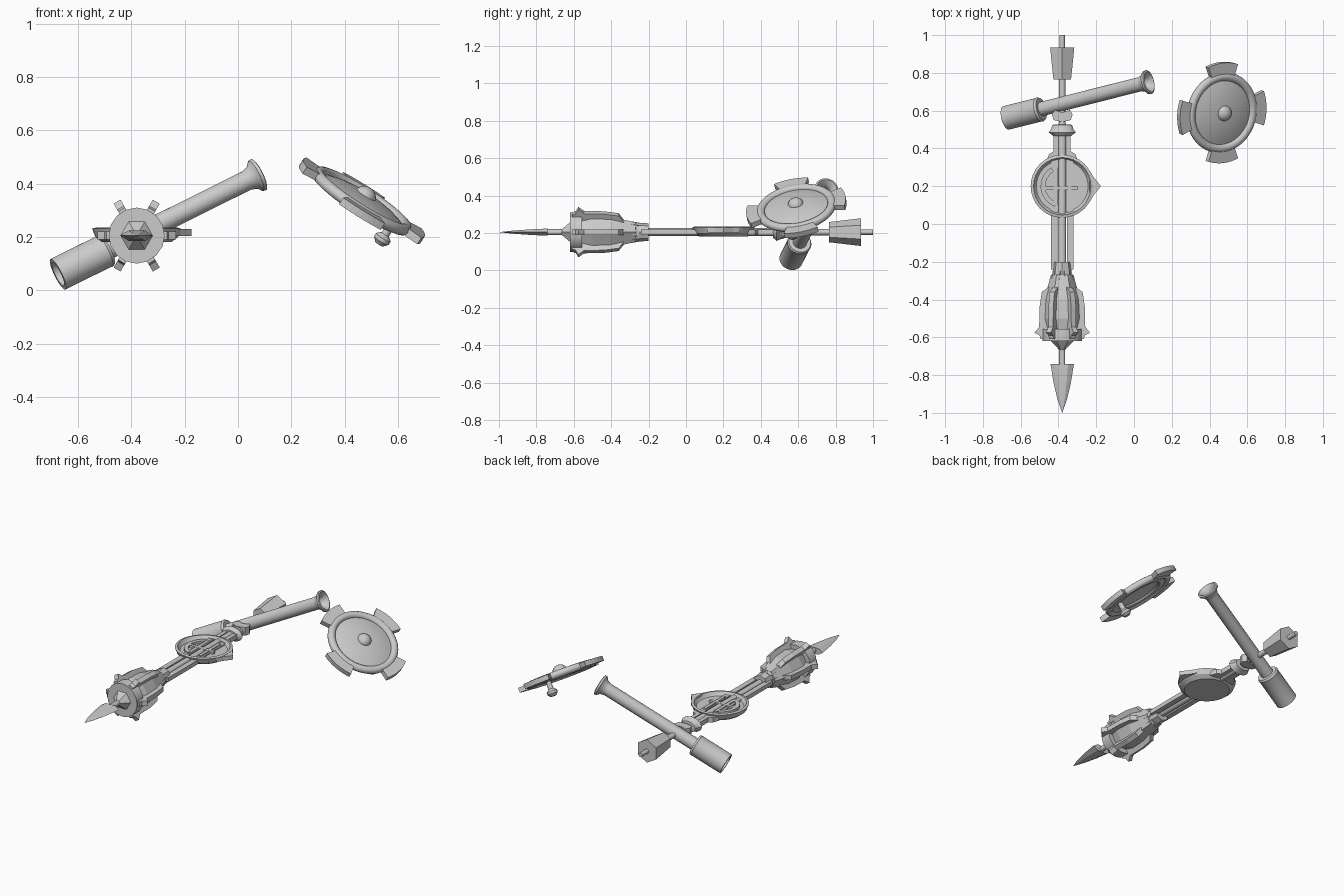
import bpy, bmesh, math
from mathutils import Matrix, Vector

if "Cube" in bpy.data.objects:
    bpy.data.objects.remove(bpy.data.objects["Cube"], do_unlink=True)

GREY = bpy.data.materials.new("plain_grey")
GREY.use_nodes = True
GREY.diffuse_color = (0.6, 0.6, 0.6, 1)
GREY.node_tree.nodes["Principled BSDF"].inputs["Base Color"].default_value = (0.6, 0.6, 0.6, 1)


def finish(name, bm, frame, smooth=35):
    bmesh.ops.remove_doubles(bm, verts=bm.verts, dist=1e-5)
    bmesh.ops.recalc_face_normals(bm, faces=bm.faces)
    bm.transform(frame)
    mesh = bpy.data.meshes.new(name)
    bm.to_mesh(mesh)
    bm.free()
    mesh.materials.append(GREY)
    ob = bpy.data.objects.new(name, mesh)
    bpy.context.collection.objects.link(ob)
    if smooth:
        bpy.ops.object.select_all(action='DESELECT')
        ob.select_set(True)
        bpy.context.view_layer.objects.active = ob
        bpy.ops.object.shade_smooth_by_angle(angle=math.radians(smooth))
    return ob


def lathe(name, profile, frame, sides=32, smooth=35, squash=1.0):
    """Spin (radius, height) points about the frame's z axis."""
    bm = bmesh.new()
    verts = [bm.verts.new((r, 0, h)) for r, h in profile]
    edges = [bm.edges.new(p) for p in zip(verts, verts[1:])]
    bmesh.ops.spin(bm, geom=verts + edges, cent=(0, 0, 0), axis=(0, 0, 1),
                   angle=math.tau, steps=sides, use_merge=True)
    frame = frame @ Matrix.Diagonal((1, squash, 1, 1))
    return finish(name, bm, frame, smooth)


def plate(name, outline, thick, frame):
    """Extrude an xy outline, centred on the frame's xy plane."""
    bm = bmesh.new()
    face = bm.faces.new([bm.verts.new((x, y, -thick / 2)) for x, y in outline])
    top = bmesh.ops.extrude_face_region(bm, geom=[face])["geom"]
    bmesh.ops.translate(bm, vec=(0, 0, thick),
                        verts=[v for v in top if isinstance(v, bmesh.types.BMVert)])
    return finish(name, bm, frame, 0)


def arc(r0, r1, a0, a1, steps=8):
    """Outline of a ring sector, angles in degrees."""
    angles = [math.radians(a0 + (a1 - a0) * i / steps) for i in range(steps + 1)]
    return ([(r1 * math.cos(a), r1 * math.sin(a)) for a in angles]
            + [(r0 * math.cos(a), r0 * math.sin(a)) for a in reversed(angles)])


def box(x0, x1, y0, y1):
    return [(x0, y0), (x1, y0), (x1, y1), (x0, y1)]


def aim(origin, z_dir, x_hint):
    z = Vector(z_dir).normalized()
    x = Vector(x_hint)
    x = (x - z * x.dot(z)).normalized()
    return Matrix.Translation(origin) @ Matrix((x, z.cross(x), z)).transposed().to_4x4()


# Staff frames: STAFF spins along +y, FLAT keeps world directions
CENTRE = Vector((-0.38, 0, 0.205))
FLAT = Matrix.Translation(CENTRE)
STAFF = FLAT @ Matrix.Rotation(-math.pi / 2, 4, 'X')

# Spear blade and its rod
blade = lathe("spear_blade", [(0, -1), (0.025, -0.93), (0.046, -0.84), (0.062, -0.74), (0, -0.74)],
              STAFF, 6, 0, 0.36)
lathe("blade_rod", [(0, -0.75), (0.016, -0.75), (0.016, -0.6), (0, -0.6)], STAFF, 12)

# Mace head: front disc, nose cone, six-sided core, collar
lathe("mace_front_disc", [(0, -0.62), (0.105, -0.62), (0.105, -0.555), (0, -0.555)], STAFF, 16)
lathe("mace_nose", [(0.012, -0.67), (0.06, -0.62), (0, -0.62)], STAFF, 6, 0)
lathe("mace_core", [(0, -0.56), (0.085, -0.56), (0.1, -0.5), (0.095, -0.4), (0.06, -0.27), (0, -0.25)],
      STAFF, 6, 0)
lathe("mace_collar", [(0, -0.34), (0.056, -0.34), (0.047, -0.2), (0, -0.2)], STAFF, 8, 0)

# Six spiked flanges
flange = [(0.03, -0.61), (0.113, -0.61), (0.12, -0.59), (0.147, -0.575), (0.122, -0.545),
          (0.12, -0.44), (0.108, -0.36), (0.065, -0.33), (0.05, -0.25), (0.03, -0.25)]
for i in range(6):
    spin = Matrix.Rotation(i * math.pi / 3, 4, 'Z') @ Matrix.Rotation(math.pi / 2, 4, 'X')
    plate("mace_flange_%d" % i, flange, 0.03, STAFF @ spin)

# Shaft: middle rod, two side rails
lathe("shaft_rod", [(0, -0.3), (0.021, -0.3), (0.021, 0.5), (0.017, 0.55), (0.017, 0.8), (0, 0.8)],
      STAFF, 12)
for side, name in ((-1, "right"), (1, "left")):
    rail = [(side * x, y) for x, y in box(0.026, 0.06, -0.24, 0.36)]
    plate("shaft_rail_" + name, rail, 0.026, FLAT)
    prong = [(side * x, y) for x, y in
             [(0.02, 0.33), (0.085, 0.33), (0.07, 0.37), (0.045, 0.385), (0.045, 0.48), (0.02, 0.48)]]
    plate("yoke_prong_" + name, prong, 0.03, FLAT)

# Round dish with a pointed lip
DISH = FLAT @ Matrix.Translation((0, 0.2, 0))
lathe("dish", [(0, -0.024), (0.13, -0.024), (0.155, -0.005), (0.167, 0.026), (0.152, 0.03),
               (0.143, 0.012), (0.137, 0.006), (0, 0.006)], DISH, 32, 30)
plate("dish_point", [(0.145, -0.085), (0.165, -0.05), (0.205, 0), (0.165, 0.05), (0.145, 0.085)],
      0.026, DISH @ Matrix.Translation((0, 0, 0.012)))

# Raised ornament in the dish
RAISED = DISH @ Matrix.Translation((0, 0, 0.012))
plate("ornament_crescent", arc(0.09, 0.115, 120, 250), 0.018, RAISED)
plate("ornament_crossbar", box(-0.09, 0.08, -0.02, 0.0), 0.018, RAISED)
for x in (-0.045, 0.03):
    plate("ornament_upright", box(x, x + 0.02, -0.1, 0.1), 0.016, RAISED)

# Collar and small knob behind the fork
lathe("staff_collar", [(0, 0.465), (0.045, 0.465), (0.072, 0.485), (0.06, 0.5), (0.052, 0.525), (0, 0.53)],
      STAFF, 12, 30, 0.65)
for side in (-1, 1):
    ear = [(side * x, y) for x, y in [(0, 0.54), (0.045, 0.55), (0.055, 0.58), (0.04, 0.605), (0, 0.59)]]
    plate("staff_ear", ear, 0.05, FLAT)

# Hexagonal pommel and tail pin (points up and down)
TAIL = STAFF @ Matrix.Rotation(math.pi / 6, 4, 'Z')
lathe("pommel", [(0, 0.765), (0.054, 0.765), (0.074, 0.935), (0, 0.935)], TAIL, 6, 0)
lathe("tail_pin", [(0, 0.92), (0.014, 0.92), (0.014, 1), (0, 1)], STAFF, 12)

# Loose hollow tube with a wide sleeve and flared mouth
TUBE = aim((-0.675, 0.562, 0.06), (0.755, 0.19, 0.375), (0, 0, 1))
lathe("tube", [(0.03, 0.1), (0.038, 0.1), (0.038, 0.81), (0.046, 0.835), (0.063, 0.85), (0.065, 0.862),
               (0.055, 0.866), (0.035, 0.845), (0.03, 0.82), (0.03, 0.1)], TUBE)
lathe("tube_sleeve", [(0, 0.09), (0.048, 0.09), (0.048, 0), (0.064, 0), (0.064, 0.195), (0.066, 0.2),
                      (0.06, 0.212), (0, 0.212)], TUBE)

# Round shield: domed plate, rolled rim, boss
SHIELD = aim((0.465, 0.59, 0.335), (0.53, -0.16, 0.83), (1, 0, 0))
lathe("shield_dome", [(0, 0.03), (0.08, 0.026), (0.14, 0.014), (0.178, 0.002), (0.178, -0.012),
                      (0.14, -0.012), (0.13, 0), (0, 0.01)], SHIELD, 40)
rim = [(0.193 + 0.023 * math.cos(a), 0.022 * math.sin(a))
       for a in [math.tau * i / 12 for i in range(13)]]
lathe("shield_rim", rim, SHIELD, 40, 60)
boss = [(0.042 * math.cos(a), 0.022 + 0.036 * math.sin(a))
        for a in [math.pi / 2 * i / 6 for i in range(7)]]
lathe("shield_boss", boss, SHIELD, 20, 60)

# Four lugs around the shield
for i in range(4):
    plate("shield_lug_%d" % i, arc(0.195, 0.27, 90 * i - 20, 90 * i + 20), 0.03, SHIELD)

# Peg with a rounded end under the shield
PEG = aim((0.54, 0.57, 0.19), (0.53, -0.16, 0.83), (1, 0, 0))
lathe("shield_peg", [(0, -0.022), (0.018, -0.02), (0.032, -0.004), (0.032, 0.01), (0.016, 0.024),
                     (0.014, 0.075), (0, 0.075)], PEG, 12, 40)
